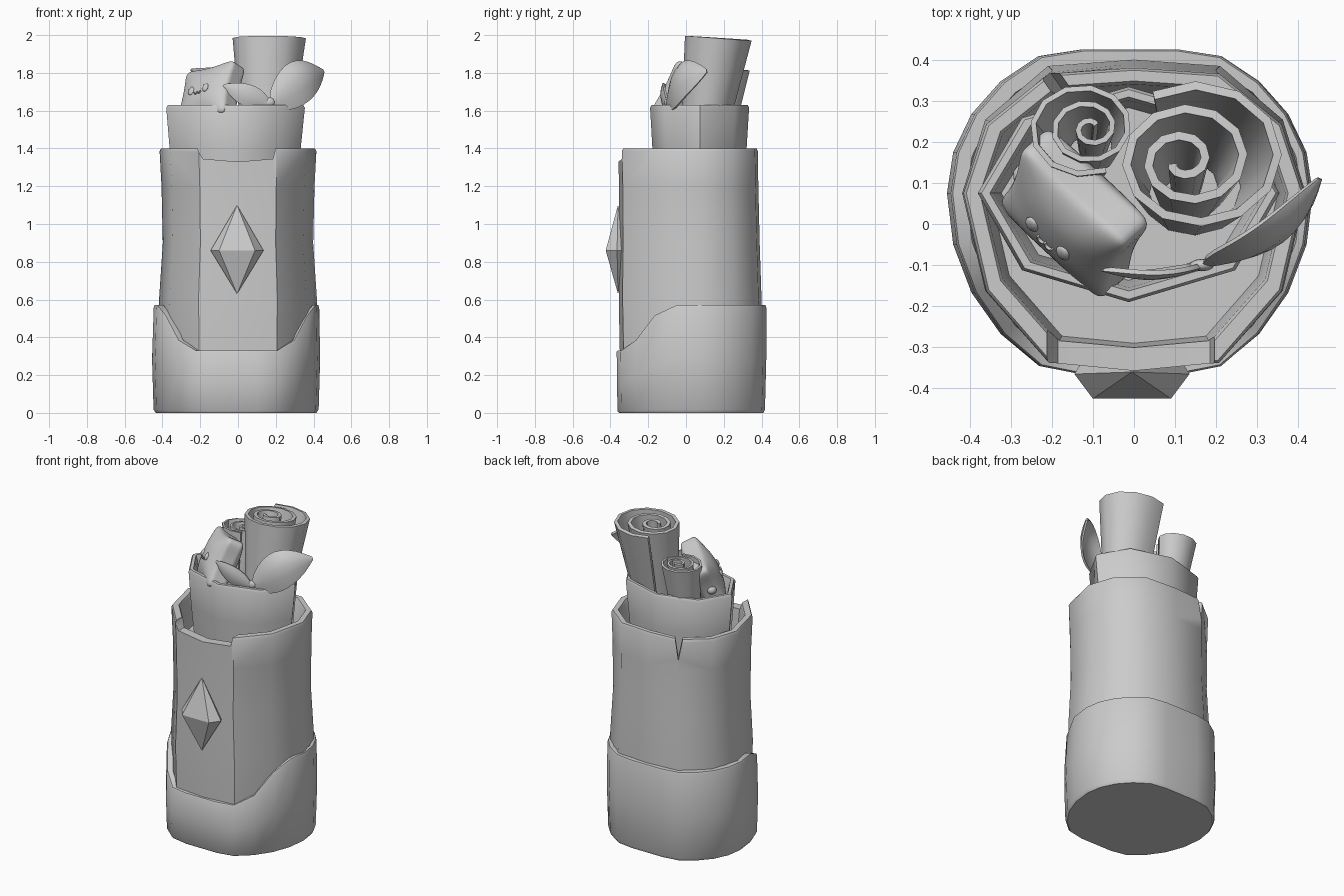
import bpy, bmesh, math
from mathutils import Vector, Euler, Matrix

if "Cube" in bpy.data.objects:
    bpy.data.objects.remove(bpy.data.objects["Cube"], do_unlink=True)

GREY = (0.6, 0.6, 0.6, 1)
grey = bpy.data.materials.new("plain_grey")
grey.use_nodes = True
grey.diffuse_color = GREY
grey.node_tree.nodes["Principled BSDF"].inputs["Base Color"].default_value = GREY


def make(name, bm):
    bmesh.ops.recalc_face_normals(bm, faces=bm.faces[:])
    mesh = bpy.data.meshes.new(name)
    bm.to_mesh(mesh)
    bm.free()
    mesh.materials.append(grey)
    ob = bpy.data.objects.new(name, mesh)
    bpy.context.collection.objects.link(ob)
    return ob


def finish(ob, smooth=None):
    """Apply the modifiers, then shade."""
    bpy.ops.object.select_all(action='DESELECT')
    bpy.context.view_layer.objects.active = ob
    ob.select_set(True)
    for m in list(ob.modifiers):
        bpy.ops.object.modifier_apply(modifier=m.name)
    if smooth:
        bpy.ops.object.shade_smooth_by_angle(angle=math.radians(smooth))


def bridge(bm, rows, closed):
    for a, b in zip(rows, rows[1:]):
        for i in range(len(a) if closed else len(a) - 1):
            j = (i + 1) % len(a)
            bm.faces.new((a[i], a[j], b[j], b[i]))


MID = 0.075  # depth of the widest line of all the vessels


def vessel(name, rings, sides, square=1.1, cap=True, rim=None):
    """Stack of egg-shaped rings given as (z, half width, front y, back y, centre x)."""
    bm = bmesh.new()
    rows = []
    for z, rx, front, back, cx in rings:
        row = []
        for i in range(sides):
            a = math.tau * i / sides
            c = math.cos(a)
            y = MID + ((front if c > 0 else back) - MID) * min(1, square * abs(c))
            row.append(bm.verts.new((cx + rx * math.sin(a), y, z * rim(a) if rim else z)))
        rows.append(row)
    bridge(bm, rows, True)
    bm.faces.new(rows[0])
    if cap:
        bm.faces.new(rows[-1])
    return make(name, bm)


def cut(ob, outline, start, end, turn=0, at=(0, 0, 0)):
    """Cut a prism, drawn in x and z, out of an object."""
    bm = bmesh.new()
    rows = [[bm.verts.new((x, y, z)) for x, z in outline] for y in (start, end)]
    bridge(bm, rows, True)
    for row in rows:
        bm.faces.new(row)
    bm.transform(Matrix.Translation(at) @ Matrix.Rotation(turn, 4, 'Z'))
    cutter = make("cutter", bm)
    cutter.hide_render = True
    m = ob.modifiers.new("cut", 'BOOLEAN')
    m.operation, m.object, m.solver = 'DIFFERENCE', cutter, 'EXACT'
    finish(ob)
    bpy.data.objects.remove(cutter, do_unlink=True)


# Main barrel with a notched front rim and a crack at the back
barrel = vessel("barrel", [
    (0.05, 0.40, -0.34, 0.39, 0), (0.3, 0.41, -0.35, 0.395, 0), (0.6, 0.418, -0.356, 0.4, 0),
    (0.9, 0.398, -0.354, 0.39, 0), (1.2, 0.405, -0.355, 0.383, 0), (1.385, 0.415, -0.358, 0.38, 0),
    (1.4, 0.408, -0.352, 0.374, 0), (1.4, 0.375, -0.312, 0.348, 0),
    (1.385, 0.368, -0.305, 0.34, 0), (1.2, 0.35, -0.29, 0.32, 0)], 12)
cut(barrel, [(-0.225, 1.5), (-0.21, 1.385), (-0.185, 1.345), (0, 1.33),
             (0.185, 1.345), (0.195, 1.385), (0.2, 1.5)], -0.6, -0.2)
cut(barrel, [(-0.03, 1.45), (0.03, 1.45), (0.005, 1.27)], -0.1, 0.1,
    math.radians(35), (-0.2, 0.355, 0))
finish(barrel, 40)


# Lower sleeve whose upper edge dips at the front
def sleeve_rim(a):
    a = min(a, math.tau - a)
    t = min(1, max(0, (a - math.radians(33)) / math.radians(39)))
    return 0.33 + 0.24 * t * t * (3 - 2 * t)


sleeve = vessel("lower_sleeve", [
    (0, 0.425, -0.355, 0.41, -0.01), (0.03, 0.437, -0.363, 0.418, -0.01),
    (0.5, 0.445, -0.365, 0.425, -0.01), (0.98, 0.438, -0.367, 0.425, -0.008),
    (1, 0.433, -0.363, 0.421, -0.008), (1, 0.408, -0.34, 0.39, 0),
    (0.9, 0.39, -0.33, 0.38, 0)], 24, cap=False, rim=sleeve_rim)
finish(sleeve, 40)

# Inner cup
cup = vessel("inner_cup", [
    (1.19, 0.325, -0.162, 0.308, -0.015), (1.4, 0.347, -0.178, 0.321, -0.015),
    (1.615, 0.367, -0.19, 0.334, -0.013), (1.63, 0.358, -0.183, 0.327, -0.013),
    (1.63, 0.338, -0.163, 0.309, -0.013), (1.6, 0.328, -0.155, 0.301, -0.013),
    (1.45, 0.31, -0.137, 0.283, -0.013)], 8, square=1)
finish(cup, 50)

# Faceted gem on the front
bm = bmesh.new()
belt = [bm.verts.new((x, y, 0.86)) for x, y in
        [(-0.145, -0.365), (-0.1, -0.425), (0.09, -0.425),
         (0.135, -0.365), (0.09, -0.29), (-0.1, -0.29)]]
for z in (0.63, 1.1):
    tip = bm.verts.new((-0.005, -0.36, z))
    for i in range(6):
        bm.faces.new((belt[i], belt[(i + 1) % 6], tip))
make("front_gem", bm)


# Rolled flowers: a flaring spiral sheet with a slightly sloping top
def rose(name, outer, inner, foot, radius, start, turns, top):
    outer, inner, foot = map(Vector, (outer, inner, foot))
    bm = bmesh.new()
    steps = round(turns * 12)
    rows = []
    for k in range(4):
        h = k / 3
        row = []
        for i in range(steps + 1):
            t = i / steps
            a = math.radians(start) - math.tau * turns * t
            r = radius * (1 - 0.92 * t ** 1.15)
            p = outer.lerp(inner, t) + Vector((math.cos(a), 0.85 * math.sin(a))) * r
            z = top - 0.07 * (p.y - outer.y)
            p = (foot + (p - outer) * 0.66).lerp(p, h)
            row.append(bm.verts.new((p.x, p.y, 1.46 + (z - 1.46) * h)))
        rows.append(row)
    bridge(bm, rows, False)
    ob = make(name, bm)
    m = ob.modifiers.new("thickness", 'SOLIDIFY')
    m.thickness, m.offset = radius * 0.1, 0
    finish(ob, 35)


rose("large_rose", (0.16, 0.16), (0.11, 0.15), (0.145, 0.085), 0.212, 122, 2.8, 1.985)
rose("small_rose", (-0.125, 0.235), (-0.1, 0.235), (-0.12, 0.18), 0.135, -65, 2.7, 1.82)

# Plump cushion-like figure leaning in the cup, with a small face
POSE = Matrix.Translation((-0.145, 0.025, 1.68)) @ Euler(
    [math.radians(d) for d in (-27, -11, -43)]).to_matrix().to_4x4()
bm = bmesh.new()
bmesh.ops.create_cube(bm, size=2)
bmesh.ops.subdivide_edges(bm, edges=bm.edges[:], cuts=3, use_grid_fill=True)
for v in bm.verts:
    x, y, z = v.co
    edge = max(abs(x), abs(z)) ** 3
    v.co = (0.185 * x * (0.88 + 0.12 * z * z), 0.1 * y * (1 - 0.45 * edge),
            0.165 * z * (0.88 + 0.12 * x * x))
bm.transform(POSE)
body = make("figure_body", bm)
body.modifiers.new("round", 'SUBSURF').levels = 2
finish(body, 60)


def ball(name, at, size, pose=POSE):
    bm = bmesh.new()
    bmesh.ops.create_uvsphere(bm, u_segments=12, v_segments=8, radius=1,
                              matrix=pose @ Matrix.Translation(at) @ Matrix.Diagonal((*size, 1)))
    finish(make(name, bm), 60)


ball("figure_arm", (-0.155, -0.01, -0.01), (0.03, 0.03, 0.028))
for side, label in ((-1, "right"), (1, "left")):
    ball("figure_eye_" + label, (side * 0.052, -0.095, -0.01), (0.02, 0.01, 0.024))
    # Half of the smiling mouth
    bm = bmesh.new()
    rows = []
    for i in range(9):
        a = math.pi * (1 + i / 8)
        rows.append([bm.verts.new(POSE @ Vector((
            side * 0.012 + r * math.cos(a), y, -0.025 + r * math.sin(a))))
            for r, y in ((0.014, -0.09), (0.014, -0.103), (0.01, -0.103), (0.01, -0.09))])
    bridge(bm, rows, True)
    bm.faces.new(rows[0])
    bm.faces.new(rows[-1])
    make("figure_mouth_" + label, bm)


# Leaves: cupped pointed blades
def leaf(name, base, tip, across, bulge):
    base, tip, across, bulge = map(Vector, (base, tip, across, bulge))
    bm = bmesh.new()
    rows = []
    for i in range(11):
        t = i / 10
        w = max(0.03, math.sin(math.pi * t ** 0.85)) ** 0.8
        mid = base.lerp(tip, t) + bulge * math.sin(math.pi * t)
        rows.append([bm.verts.new(mid + across * w * s - bulge * 0.5 * w * s * s)
                     for s in (-1, -0.5, 0, 0.5, 1)])
    bridge(bm, rows, False)
    ob = make(name, bm)
    m = ob.modifiers.new("thickness", 'SOLIDIFY')
    m.thickness, m.offset = 0.012, 0
    finish(ob, 50)


leaf("large_leaf", (0.17, -0.1, 1.635), (0.45, 0.11, 1.81), (-0.05, 0, 0.1), (0.03, -0.05, 0.06))
leaf("small_leaf", (0.17, -0.1, 1.63), (-0.075, -0.11, 1.735), (0.025, 0, 0.052), (0, -0.025, 0))
ball("leaf_bud", (0.165, -0.1, 1.645), (0.03, 0.015, 0.025), Matrix.Identity(4))
